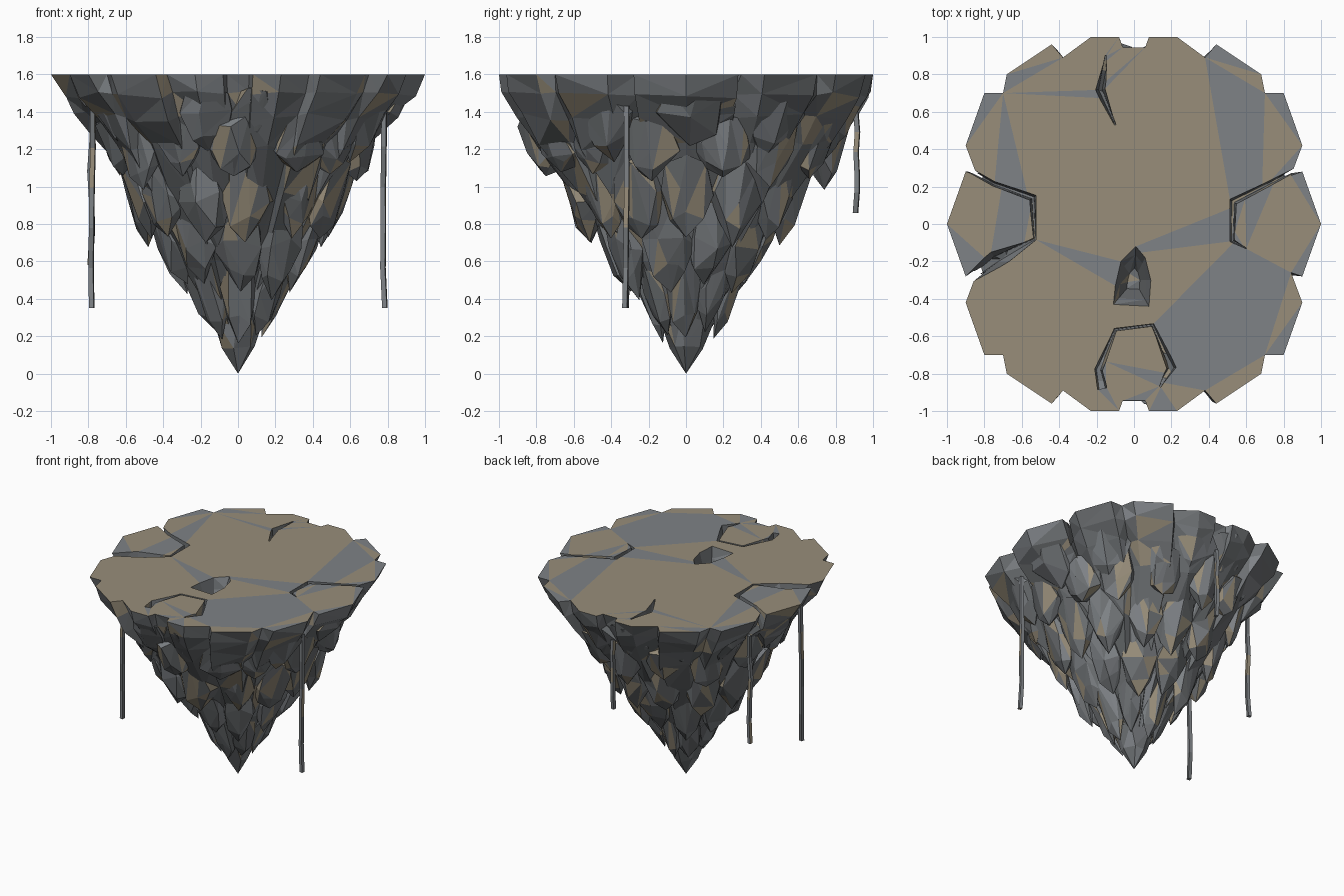
import bpy, bmesh, random
from math import sin, cos, pi, radians
from mathutils import Vector

if "Cube" in bpy.data.objects:
    bpy.data.objects.remove(bpy.data.objects["Cube"])

rng = random.Random(11)

def mat(name, c):
    m = bpy.data.materials.new(name)
    m.diffuse_color = (*c, 1)
    m.use_nodes = True
    m.node_tree.nodes["Principled BSDF"].inputs["Base Color"].default_value = m.diffuse_color
    return m

MATS = [mat("slate", (.15, .16, .168)), mat("grey", (.21, .225, .24)),
        mat("tan", (.315, .27, .195))]

def make(name, bm, weights=None):
    bmesh.ops.recalc_face_normals(bm, faces=bm.faces)
    me = bpy.data.meshes.new(name)
    for m in MATS:
        me.materials.append(m)
    if weights:
        for f in bm.faces:
            f.material_index = rng.choices((0, 1, 2), weights)[0]
    bm.to_mesh(me)
    bm.free()
    ob = bpy.data.objects.new(name, me)
    bpy.context.collection.objects.link(ob)
    return ob

# Notched rim outline: one quadrant mirrored into four
quad = [(1, 0), (.9, .28), (.84, .26), (.9, .42), (.8, .7), (.7, .7), (.68, .8),
        (.44, .96), (.38, .89), (.23, 1), (.08, 1), (.06, .945)]
half = quad + [(-x, y) for x, y in reversed(quad)]
rim = half + [(-x, -y) for x, y in half[1:-1]]

# Island body: the rim narrowing to a cone, with a flat top
bm = bmesh.new()
rings = []
for z, s, j, ys in ((1.6, 1, 0, 1), (1.49, .94, .02, 1.04), (1.37, .83, .025, 1.08), (1.22, .69, .03, 1.14),
                    (.95, .54, .02, 1.08), (.6, .33, .01, 1), (.25, .11, .004, 1)):
    ring = []
    for x, y in rim:
        k = s + rng.uniform(-j, j)
        ring.append(bm.verts.new((x * k, y * k * ys, z + rng.uniform(-j, j))))
    rings.append(ring)
n = len(rim)
bm.faces.new(rings[0])
tip = bm.verts.new((0, 0, .02))
for a, b in zip(rings, rings[1:]):
    for i in range(n):
        bm.faces.new((a[i], b[i], b[(i + 1) % n], a[(i + 1) % n]))
for i in range(n):
    bm.faces.new((rings[-1][i], tip, rings[-1][(i + 1) % n]))
bmesh.ops.triangulate(bm, faces=[f for f in bm.faces if len(f.verts) == 4])
body = make("island_body", bm)

# Cracks: tapered V grooves following a path across the top
def groove(name, pts, widths, depth=.17):
    bm = bmesh.new()
    secs = []
    for i, (p, w) in enumerate(zip(pts, widths)):
        a, b = pts[max(i - 1, 0)], pts[min(i + 1, len(pts) - 1)]
        t = Vector((b[0] - a[0], b[1] - a[1])).normalized()
        nx, ny = -t.y * w / 2, t.x * w / 2
        secs.append([bm.verts.new((p[0] + s * nx, p[1] + s * ny, z)) for s, z in
                     ((1, 1.65), (-1, 1.65), (-.3, 1.6 - depth), (.3, 1.6 - depth))])
    for a, b in zip(secs, secs[1:]):
        for i in range(4):
            bm.faces.new((a[i], a[(i + 1) % 4], b[(i + 1) % 4], b[i]))
    bm.faces.new(secs[0])
    bm.faces.new(secs[-1])
    return make(name, bm)

cutters = [
    groove("left_crack", [(-.9, .3), (-.75, .215), (-.54, .14), (-.53, -.08), (-.74, -.19), (-.9, -.31)],
           [.03, .03, .05, .02, .11, .05]),
    groove("right_crack", [(.9, .31), (.74, .225), (.53, .12), (.525, -.09), (.6, -.13)],
           [.02, .03, .05, .03, .005]),
    groove("front_crack", [(-.17, -.88), (-.19, -.78), (-.1, -.565), (.1, -.54), (.2, -.77), (.14, -.87)],
           [.06, .05, .02, .02, .06, .01]),
    groove("back_crack", [(-.15, .9), (-.18, .72), (-.1, .53)], [.01, .06, .01]),
]
# Pit in the top
bm = bmesh.new()
pit = [(-.11, -.43), (.08, -.44), (.09, -.3), (.06, -.18), (.01, -.12), (-.07, -.2), (-.1, -.33)]
for k, z in ((1.05, 1.65), (1, 1.6), (.75, 1.52), (.35, 1.4)):
    for x, y in pit:
        bm.verts.new((x * k, -.3 + (y + .3) * k, z))
bmesh.ops.convex_hull(bm, input=bm.verts)
cutters.append(make("pit_cutter", bm))

for c in cutters:
    m = body.modifiers.new(c.name, 'BOOLEAN')
    m.operation, m.solver, m.object = 'DIFFERENCE', 'EXACT', c
    c.hide_render = True
    c.hide_set(True)
deps = bpy.context.evaluated_depsgraph_get()
bm = bmesh.new()
bm.from_mesh(bpy.data.meshes.new_from_object(body.evaluated_get(deps)))
bmesh.ops.triangulate(bm, faces=bm.faces)
for f in bm.faces:
    top = all(v.co.z > 1.598 for v in f.verts)
    f.material_index = rng.choices((0, 1, 2), (0, 3, 7) if top else (7, 2, 1))[0]
body.modifiers.clear()
bm.to_mesh(body.data)
bm.free()
for c in cutters:
    bpy.data.objects.remove(c)

# Rock chunks: faceted hulls that bulge high and end in a point
def chunk(bm, ang, top, bulge, tipp, width, ys=1):
    part = bmesh.new()
    rt = Vector((-sin(ang), cos(ang), 0))
    out = Vector((cos(ang), sin(ang), 0))
    (rt0, z0), (rb, zb), (rp, zp) = top, bulge, tipp
    zm, rm = zb * .45 + zp * .55, rb * .5 + rp * .5 + .015
    for r, z, w in ((rt0, z0, .7), (rb, zb, 1), (rm, zm, .62)):
        for i in range(6):
            a = i * pi / 3 + rng.uniform(-.25, .25)
            d = width * w * rng.uniform(.85, 1.1)
            p = out * (r - width * w * .6 + d * cos(a) * .6) + rt * d * sin(a)
            part.verts.new((p.x, p.y * ys, z + rng.uniform(-.04, .04)))
    p = out * rp
    part.verts.new((p.x, p.y * ys, zp))
    bmesh.ops.convex_hull(part, input=part.verts)
    loose = [v for v in part.verts if not v.link_faces]
    bmesh.ops.delete(part, geom=loose, context='VERTS')
    me = bpy.data.meshes.new("tmp")
    part.to_mesh(me)
    part.free()
    bm.from_mesh(me)
    bpy.data.meshes.remove(me)

def even(count, shift=0):
    return [2 * pi * (i + shift) / count for i in range(count)]

# One rim rock under each lobe of the outline
lobes = [radians(s + m * a) for s, m in ((0, 1), (180, -1), (180, 1), (360, -1)) for a in (33, 56, 80)] + [0, pi]

# Tiers: name, angles, top, bulge, tip as (radius, z), half width, y stretch
tiers = [("rim_rocks", lobes, (.92, 1.51), (.88, 1.41), (.7, 1.16), .2, 1.08),
         ("upper_rocks", even(14, .5), (.78, 1.36), (.74, 1.21), (.66, 1.02), .155, 1.15),
         ("middle_rocks", even(13), (.66, 1.13), (.62, .95), (.5, .7), .155, 1.06),
         ("lower_rocks", even(10, .5), (.52, .9), (.465, .7), (.3, .42), .14, 1),
         ("base_rocks", even(8), (.34, .6), (.265, .45), (.14, .2), .11, 1)]
for name, angles, t, b, p, w, ys in tiers:
    bm = bmesh.new()
    for ang in angles:
        ang += rng.uniform(-.05, .05)
        dz, dr = rng.uniform(-.04, .06), rng.uniform(-.025, .01)
        chunk(bm, ang, t, (b[0] + dr, b[1]), (p[0] + dr, p[1] + dz), w * rng.uniform(.9, 1.1), ys)
    make(name, bm, (6, 3, 3 if name in ("upper_rocks", "middle_rocks") else .7))

# Pointed bottom rock
bm = bmesh.new()
for r, z in ((.17, .42), (.15, .3), (.09, .16)):
    for i in range(7):
        a = 2 * pi * i / 7 + rng.uniform(-.2, .2)
        bm.verts.new((r * cos(a), r * sin(a), z + rng.uniform(-.03, .03)))
bm.verts.new((0, 0, 0))
bmesh.ops.convex_hull(bm, input=bm.verts)
make("bottom_tip", bm, (6, 3, 2))

# Hanging roots: thin crooked four-sided strands
for k, (x, y, lo, hi) in enumerate(((.78, -.32, .35, 1.43), (-.78, -.32, .35, 1.42),
                                    (-.785, .33, .58, 1.42), (0, .91, .86, 1.4))):
    bm = bmesh.new()
    prev = None
    for i in range(6):
        z = hi + (lo - hi) * i / 5
        ox, oy = rng.uniform(-.007, .007), rng.uniform(-.007, .007)
        ring = [bm.verts.new((x + ox + .018 * cos(a), y + oy + .018 * sin(a), z))
                for a in (.6, .6 + pi / 2, .6 + pi, .6 + 1.5 * pi)]
        if prev:
            for j in range(4):
                bm.faces.new((prev[j], prev[(j + 1) % 4], ring[(j + 1) % 4], ring[j]))
        else:
            bm.faces.new(ring)
        prev = ring
    bm.faces.new(prev)
    make(f"hanging_root_{k + 1}", bm, (3, 6, 2))
